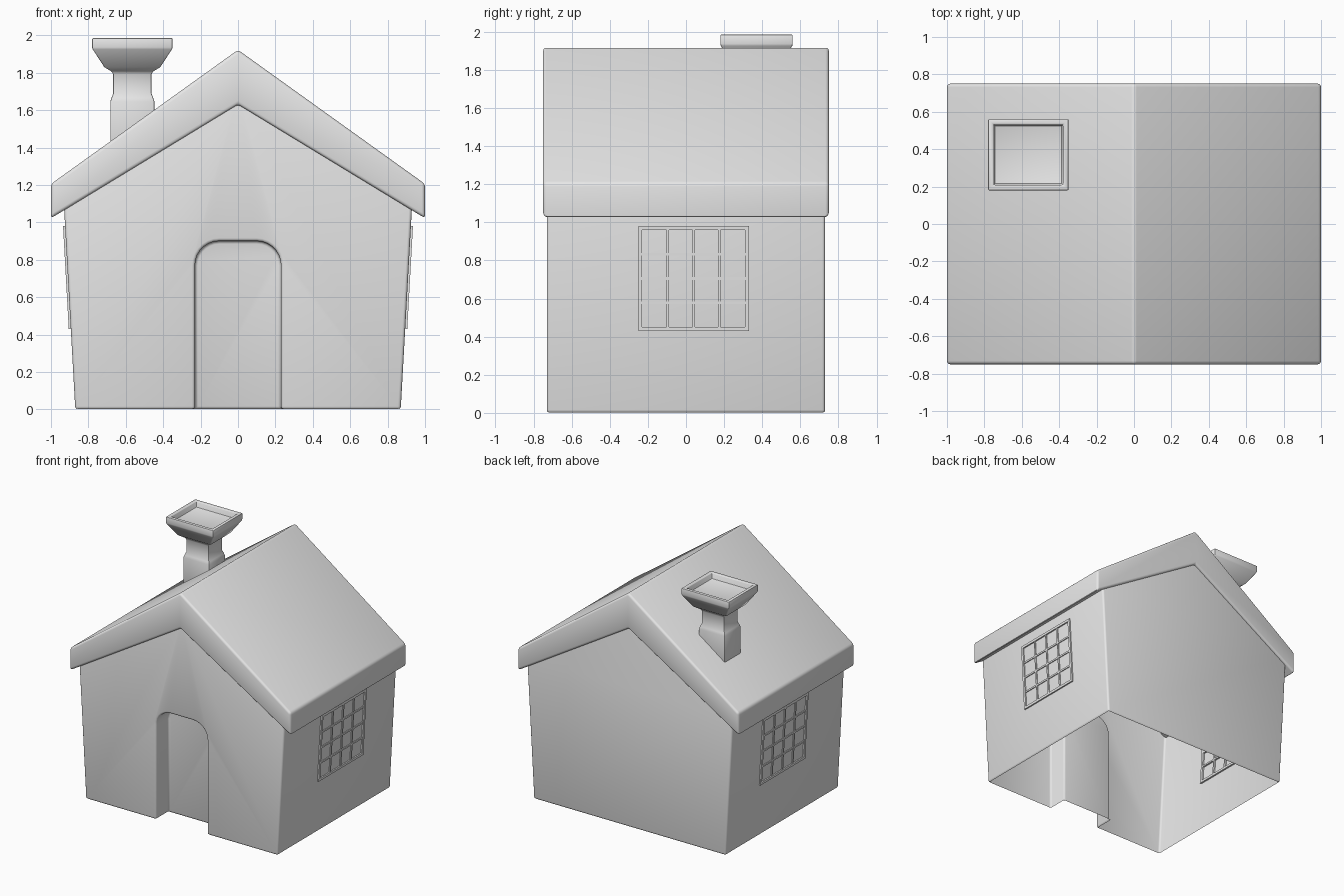
import bpy, bmesh, math
from mathutils import Vector

if "Cube" in bpy.data.objects:
    bpy.data.objects.remove(bpy.data.objects["Cube"], do_unlink=True)

grey = bpy.data.materials.new("plain_grey")
grey.use_nodes = True
grey.diffuse_color = (0.8, 0.8, 0.8, 1)
grey.node_tree.nodes["Principled BSDF"].inputs["Base Color"].default_value = (0.8, 0.8, 0.8, 1)


def make_object(name, bm):
    bmesh.ops.recalc_face_normals(bm, faces=bm.faces[:])
    mesh = bpy.data.meshes.new(name)
    bm.to_mesh(mesh)
    bm.free()
    mesh.materials.append(grey)
    ob = bpy.data.objects.new(name, mesh)
    bpy.context.collection.objects.link(ob)
    return ob


def prism(name, outline, y0, y1):
    """Extrude an (x, z) outline along y."""
    bm = bmesh.new()
    face = bm.faces.new([bm.verts.new((x, y0, z)) for x, z in outline])
    grown = bmesh.ops.extrude_face_region(bm, geom=[face])["geom"]
    moved = [v for v in grown if isinstance(v, bmesh.types.BMVert)]
    bmesh.ops.translate(bm, vec=(0, y1 - y0, 0), verts=moved)
    return make_object(name, bm)


def add_bevel(ob, width, segments=3):
    mod = ob.modifiers.new("soft_edges", "BEVEL")
    mod.width = width
    mod.segments = segments
    mod.limit_method = "ANGLE"
    mod.angle_limit = math.radians(30)


def apply_modifiers(ob):
    graph = bpy.context.evaluated_depsgraph_get()
    mesh = bpy.data.meshes.new_from_object(ob.evaluated_get(graph))
    ob.modifiers.clear()
    ob.data = mesh


def smooth(ob):
    bpy.ops.object.select_all(action="DESELECT")
    ob.select_set(True)
    bpy.context.view_layer.objects.active = ob
    bpy.ops.object.shade_smooth_by_angle(angle=math.radians(35))


def mirrored(half):
    """Complete an outline that runs from the right side to the centre."""
    return half + [(-x, z) for x, z in reversed(half) if x > 0]


# Walls: flared gabled shell, open below, with an arched door recess
walls = prism("walls", mirrored([(0.87, 0), (0.934, 1.15), (0, 1.72)]), -0.73, 0.73)

radius, door_half, door_top = 0.13, 0.23, 0.9
arch = [(door_half, -0.2)]
for i in range(8):
    a = math.radians(90 * i / 7)
    arch.append((door_half - radius + radius * math.cos(a),
                 door_top - radius + radius * math.sin(a)))
cutter = prism("door_cutter", mirrored(arch), -1, -0.57)
cutter.hide_render = True

cut = walls.modifiers.new("door_recess", "BOOLEAN")
cut.operation = "DIFFERENCE"
cut.solver = "EXACT"
cut.object = cutter
add_bevel(walls, 0.016)
apply_modifiers(walls)
bpy.data.objects.remove(cutter, do_unlink=True)

bm = bmesh.new()
bm.from_mesh(walls.data)
hidden = []
for f in bm.faces:
    z = f.calc_center_median().z
    if (f.normal.z < -0.9 and z < 0.01) or (f.normal.z > 0.3 and z > 1):
        hidden.append(f)
bmesh.ops.delete(bm, geom=hidden, context="FACES")
bm.to_mesh(walls.data)
bm.free()
smooth(walls)

# Roof: thick folded slab
roof = prism("roof", [(0, 1.922), (1, 1.205), (1, 1.022), (0, 1.63),
                      (-1, 1.022), (-1, 1.205)], -0.75, 0.75)
add_bevel(roof, 0.018)
apply_modifiers(roof)
smooth(roof)

# Chimney: rectangular rings from the foot up to the rim and down into the bowl
rings = [(0.118, 0.104, 1.38), (0.118, 0.104, 1.645), (0.112, 0.099, 1.665),
         (0.102, 0.09, 1.69), (0.102, 0.09, 1.79), (0.11, 0.097, 1.806),
         (0.15, 0.132, 1.83), (0.215, 0.19, 1.93), (0.215, 0.19, 1.985),
         (0.187, 0.163, 1.985), (0.18, 0.156, 1.94)]
centre = Vector((-0.565, 0.37, 0))
bm = bmesh.new()
previous = None
for hx, hy, z in rings:
    ring = [bm.verts.new(centre + Vector((sx * hx, sy * hy, z)))
            for sx, sy in ((-1, -1), (1, -1), (1, 1), (-1, 1))]
    if previous:
        for i in range(4):
            j = (i + 1) % 4
            bm.faces.new((previous[i], previous[j], ring[j], ring[i]))
    else:
        bm.faces.new(ring)
    previous = ring
bm.faces.new(previous)
chimney = make_object("chimney", bm)
add_bevel(chimney, 0.006, 2)
apply_modifiers(chimney)
smooth(chimney)


# Windows: frame and glazing bars that follow the lean of the side walls
def bar(bm, y0, y1, z0, z1, depth):
    verts = bmesh.ops.create_cube(bm, size=1)["verts"]
    for v in verts:
        y = y0 if v.co.y < 0 else y1
        z = z0 if v.co.z < 0 else z1
        lean = 0.87 + 0.0556 * z
        v.co = (lean + (depth if v.co.x > 0 else -0.014), y, z)


def window(name, side):
    y0, y1, z0, z1, rim, half = -0.25, 0.33, 0.43, 0.98, 0.02, 0.007
    bm = bmesh.new()
    for a in (y0, y1 - rim):
        bar(bm, a, a + rim, z0, z1, 0.011)
    for a in (z0, z1 - rim):
        bar(bm, y0 + rim, y1 - rim, a, a + rim, 0.011)
    for i in range(1, 4):
        y = y0 + rim + (y1 - y0 - 2 * rim) * i / 4
        z = z0 + rim + (z1 - z0 - 2 * rim) * i / 4
        bar(bm, y - half, y + half, z0 + rim, z1 - rim, 0.008)
        bar(bm, y0 + rim, y1 - rim, z - half, z + half, 0.007)
    for v in bm.verts:
        v.co.x *= side
    make_object(name, bm)


window("left_window", 1)
window("right_window", -1)
